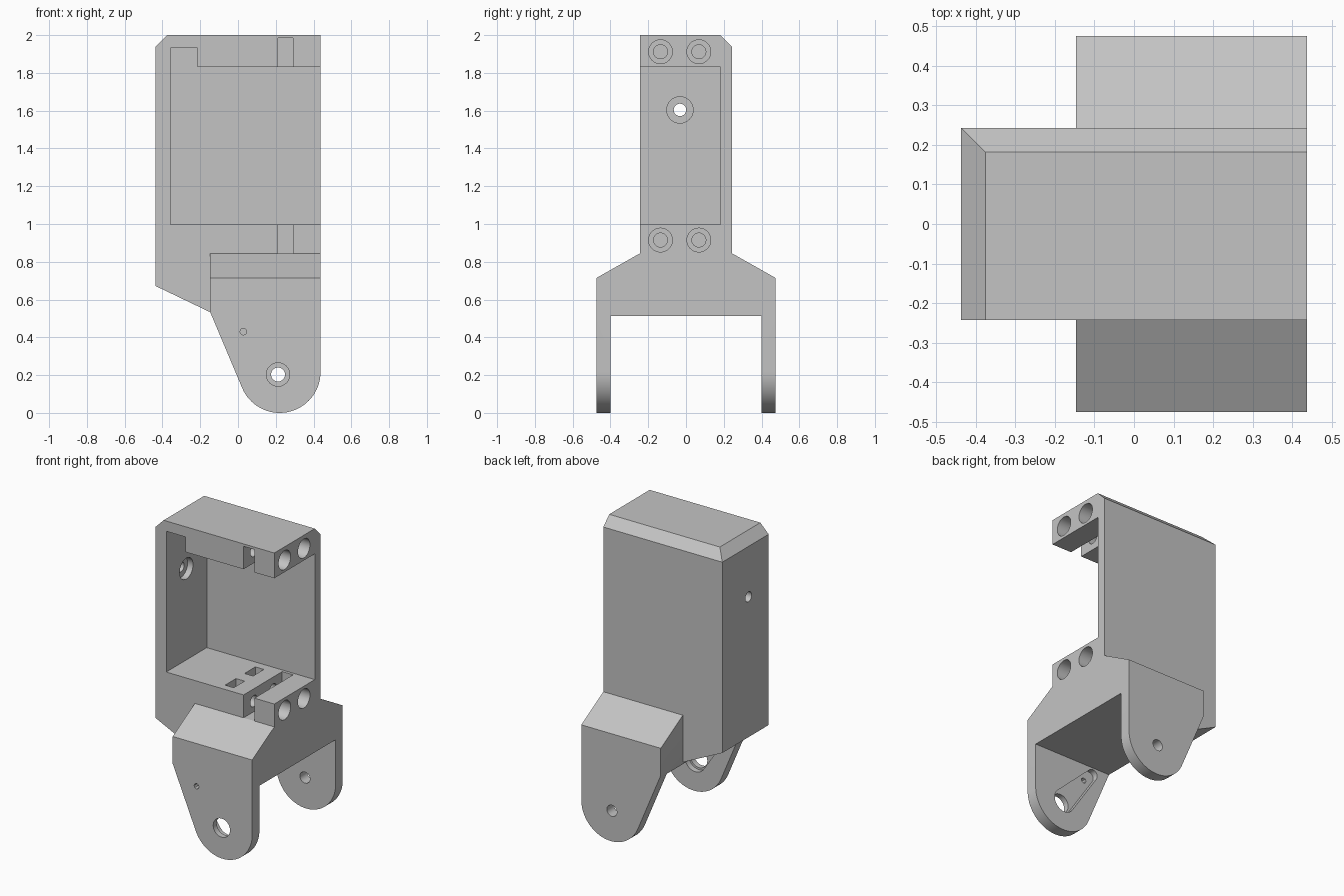
import bpy, bmesh, math
from mathutils import Vector

if "Cube" in bpy.data.objects:
    bpy.data.objects.remove(bpy.data.objects["Cube"])

X, Y, W = 0.437, 0.475, 0.243   # half length, half fork width, half body width

grey = bpy.data.materials.new("plain grey")
grey.diffuse_color = (0.55, 0.55, 0.55, 1)
grey.use_nodes = True
grey.node_tree.nodes["Principled BSDF"].inputs["Base Color"].default_value = grey.diffuse_color


def prism(name, pts, axis, lo, hi):
    """Extrude a 2D profile along an axis: 'y' takes (x, z), 'x' takes (y, z)."""
    place = {'y': lambda a, b, t: (a, t, b), 'x': lambda a, b, t: (t, a, b)}[axis]
    bm = bmesh.new()
    face = bm.faces.new([bm.verts.new(place(a, b, lo)) for a, b in pts])
    ext = bmesh.ops.extrude_face_region(bm, geom=[face])
    moved = [g for g in ext['geom'] if isinstance(g, bmesh.types.BMVert)]
    bmesh.ops.translate(bm, verts=moved, vec=Vector(place(0, 0, hi - lo)))
    bmesh.ops.recalc_face_normals(bm, faces=bm.faces)
    mesh = bpy.data.meshes.new(name)
    bm.to_mesh(mesh)
    bm.free()
    ob = bpy.data.objects.new(name, mesh)
    bpy.context.collection.objects.link(ob)
    return ob


def arc(cx, cz, r, a0, a1, n):
    return [(cx + r * math.cos(math.radians(a0 + (a1 - a0) * i / n)),
             cz + r * math.sin(math.radians(a0 + (a1 - a0) * i / n))) for i in range(n + 1)]


def circle(cx, cz, r, n=32):
    return arc(cx, cz, r, 0, 360, n)[:-1]


def box(name, x0, x1, y0, y1, z0, z1):
    return prism(name, [(x0, z0), (x1, z0), (x1, z1), (x0, z1)], 'y', y0, y1)


def combine(target, tool, op='DIFFERENCE'):
    tool.hide_render = True
    mod = target.modifiers.new("join", 'BOOLEAN')
    mod.operation, mod.object, mod.solver = op, tool, 'EXACT'
    bpy.context.view_layer.objects.active = target
    bpy.ops.object.modifier_apply(modifier=mod.name)
    bpy.data.objects.remove(tool)


# Servo housing block with sloped underside and chamfered top edges
bracket = prism("servo_bracket", [(-X, 0.672), (-0.147, 0.533), (X, 0.533), (X, 2),
                                  (-X + 0.061, 2), (-X, 1.939)], 'y', -W, W)
combine(bracket, prism("back_chamfer", [(W - 0.061, 2), (W + 0.039, 1.9), (W + 0.1, 2.1),
                                        (W - 0.161, 2.1)], 'x', -1, 1))

# Fork: flared cross-section trimmed to the rounded arm outline
half = [(0.4, -0.1), (Y, -0.1), (Y, 0.714), (W, 0.845), (0.1, 0.926)]
section = [(0.4, 0.514)] + half + [(-a, b) for a, b in reversed(half)] + [(-0.4, 0.514)]
fork = prism("fork", section, 'x', -0.3, 0.6)
outline = ([(X, 1.2), (-0.147, 1.2), (-0.147, 0.533)]
           + arc(X - 0.216, 0.216, 0.216, 202.5, 360, 32))
combine(fork, prism("fork_outline", outline, 'y', -0.6, 0.6), 'INTERSECT')
combine(bracket, fork, 'UNION')

# Servo pocket, cable notch and wall hole
combine(bracket, box("pocket", -0.357, 0.6, -0.5, 0.182, 0.997, 1.832))
combine(bracket, box("cable_notch", -0.357, -0.215, -0.5, 0.182, 1.7, 1.932))
combine(bracket, prism("wall_bore", circle(-0.032, 1.604, 0.07), 'x', -0.397, -0.2))
combine(bracket, prism("wall_hole", circle(-0.032, 1.604, 0.033), 'x', -0.6, -0.2))

# Ear slots, screw holes and nut traps, above and below the pocket
for z, z0, z1 in ((1.912, 1.7, 1.984), (0.915, 0.845, 1.1)):
    combine(bracket, box("ear_slot", 0.211, 0.291, -0.5, 0.163, z0, z1))
    for y in (-0.135, 0.068):
        combine(bracket, prism("screw_bore", circle(y, z, 0.063), 'x', 0.25, 0.6))
        combine(bracket, prism("screw_hole", circle(y, z, 0.037), 'x', 0.0, 0.3))
        combine(bracket, box("nut_trap", 0.04, 0.103, y - 0.057, y + 0.057,
                             max(z0, z - 0.065), min(z1, z + 0.065) if z > 1.5 else z1))
        if z > 1.5:
            combine(bracket, box("nut_trap_entry", 0.04, 0.103, y - 0.057, y + 0.057, 1.7, z))

# Pivot holes: wide in the front arm, narrow in the back arm
px, pz = 0.212, 0.203
combine(bracket, prism("front_pivot", circle(px, pz, 0.062), 'y', -0.6, -0.2))
combine(bracket, prism("back_pivot", circle(px, pz, 0.037), 'y', 0.2, 0.6))
combine(bracket, prism("horn_screw", circle(0.028, 0.43, 0.018, 8), 'y', -0.6, -0.38))

# Tapered horn recess on the inside of the front arm
tx, tz, R, r = -0.012, 0.468, 0.075, 0.035
d = math.degrees(math.atan2(tz - pz, tx - px))
s = math.degrees(math.acos((R - r) / math.hypot(tx - px, tz - pz)))
horn = arc(px, pz, R, d + s, d + 360 - s, 24) + arc(tx, tz, r, d - s, d + s, 12)
combine(bracket, prism("horn_recess", horn, 'y', -0.438, -0.38))

bracket.data.materials.clear()
bracket.data.materials.append(grey)
for p in bracket.data.polygons:
    p.material_index = 0
bpy.ops.object.select_all(action='DESELECT')
bracket.select_set(True)
bpy.context.view_layer.objects.active = bracket
bpy.ops.object.shade_smooth_by_angle(angle=math.radians(25))
